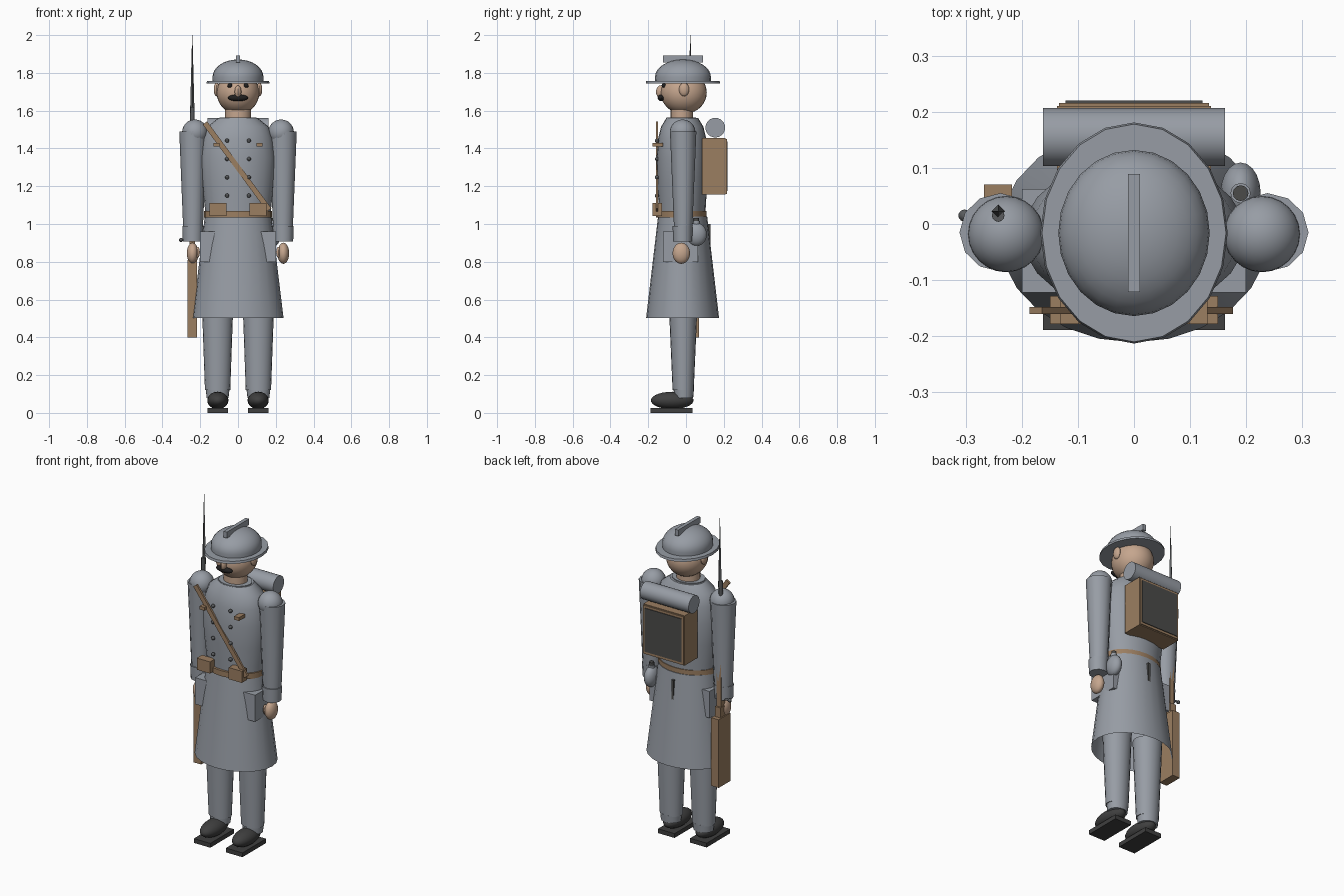
import bpy, bmesh, math
from mathutils import Matrix, Vector

if "Cube" in bpy.data.objects:
    bpy.data.objects.remove(bpy.data.objects["Cube"], do_unlink=True)


def material(name, r, g, b):
    m = bpy.data.materials.new(name)
    m.use_nodes = True
    m.diffuse_color = (r, g, b, 1)
    m.node_tree.nodes["Principled BSDF"].inputs["Base Color"].default_value = (r, g, b, 1)
    return m


CLOTH = material("blue grey cloth", .31, .335, .375)
LEATHER = material("brown leather", .33, .21, .12)
SKIN = material("skin", .56, .38, .27)
BOOT = material("dark boot leather", .05, .05, .05)
HAIR = material("black hair", .015, .014, .014)
STEEL = material("dark steel", .1, .105, .11)
CANVAS = material("dark canvas", .07, .07, .068)


def finish(name, bm, mat):
    bmesh.ops.recalc_face_normals(bm, faces=bm.faces)
    mesh = bpy.data.meshes.new(name)
    bm.to_mesh(mesh)
    bm.free()
    mesh.materials.append(mat)
    ob = bpy.data.objects.new(name, mesh)
    bpy.context.collection.objects.link(ob)
    bpy.ops.object.select_all(action='DESELECT')
    ob.select_set(True)
    bpy.context.view_layer.objects.active = ob
    bpy.ops.object.shade_smooth_by_angle(angle=math.radians(35))
    return ob


def box(name, center, size, mat, turn=None):
    bm = bmesh.new()
    bmesh.ops.create_cube(bm, size=1)
    rot = turn if turn else Matrix()
    bm.transform(Matrix.Translation(center) @ rot @ Matrix.Diagonal((*size, 1)))
    return finish(name, bm, mat)


def ellipsoid(name, center, radii, mat, n=20):
    bm = bmesh.new()
    bmesh.ops.create_uvsphere(bm, u_segments=n, v_segments=max(8, n * 2 // 3), radius=1)
    bm.transform(Matrix.Translation(center) @ Matrix.Diagonal((*radii, 1)))
    return finish(name, bm, mat)


def loft(name, center, rings, mat, n=20, bottom=True, top=True):
    """Stack of elliptical rings, each (z, x radius, y radius)."""
    bm = bmesh.new()
    loops = []
    for z, rx, ry in rings:
        loops.append([bm.verts.new((center[0] + rx * math.cos(math.tau * i / n),
                                    center[1] + ry * math.sin(math.tau * i / n), z))
                      for i in range(n)])
    for a, b in zip(loops, loops[1:]):
        for i in range(n):
            j = (i + 1) % n
            bm.faces.new((a[i], a[j], b[j], b[i]))
    if bottom:
        bm.faces.new(loops[0])
    if top:
        bm.faces.new(loops[-1])
    return finish(name, bm, mat)


def rod(name, start, end, r1, r2, mat, n=12):
    a, b = Vector(start), Vector(end)
    bm = bmesh.new()
    bmesh.ops.create_cone(bm, cap_ends=True, segments=n, radius1=r1, radius2=r2,
                          depth=(b - a).length)
    turn = (b - a).to_track_quat('Z', 'Y').to_matrix().to_4x4()
    bm.transform(Matrix.Translation((a + b) / 2) @ turn)
    return finish(name, bm, mat)


# Paired limbs and fittings
for side, s in (("left", 1), ("right", -1)):
    # Legs and boots
    loft(side + "_trouser_leg", (s * .108, -.015),
         [(.12, .067, .056), (.6, .084, .077)], CLOTH)
    loft(side + "_ankle_wrap", (s * .108, -.012),
         [(.08, .058, .05), (.125, .063, .054)], CLOTH)
    ellipsoid(side + "_boot", (s * .107, -.073, .066), (.056, .113, .046), BOOT)
    box(side + "_sole", (s * .107, -.077, .013), (.11, .224, .026), BOOT)
    # Arms and hands
    loft(side + "_sleeve", (s * .238, -.015),
         [(.92, .05, .046), (1.49, .073, .07)], CLOTH, n=12)
    loft(side + "_cuff", (s * .239, -.018),
         [(.908, .053, .05), (.99, .056, .053)], CLOTH, n=12)
    ellipsoid(side + "_shoulder", (s * .228, -.018, 1.485), (.068, .068, .068), CLOTH, 24)
    ellipsoid(side + "_hand", (s * .24, -.025, .845), (.031, .046, .056), SKIN)
    ellipsoid(side + "_thumb", (s * .214, -.045, .85), (.012, .016, .03), SKIN, 12)
    # Face details
    ellipsoid(side + "_ear", (s * .113, -.01, 1.712), (.016, .027, .036), SKIN, 14)
    ellipsoid(side + "_eye", (s * .043, -.117, 1.733), (.014, .012, .012), HAIR, 12)
    box(side + "_eyebrow", (s * .044, -.115, 1.752), (.042, .02, .008), HAIR)
    # Coat fittings
    box(side + "_coat_pocket", (s * .145, -.03, .88), (.11, .185, .16), CLOTH)
    box(side + "_ammunition_pouch", (s * .106, -.153, 1.077), (.088, .05, .07), LEATHER)
    box(side + "_chest_tab", (s * .115, -.15, 1.42), (.032, .056, .02), LEATHER)
    for row in range(4):
        ellipsoid(side + "_button_%d" % (row + 1), (s * .058, -.154, 1.15 + row * .097),
                  (.011, .011, .011), STEEL, 10)

# Greatcoat
loft("coat_skirt", (0, -.018),
     [(.503, .241, .193), (1.04, .176, .13)], CLOTH, n=24, bottom=False)
loft("coat_body", (0, -.02),
     [(1.02, .17, .122), (1.1, .177, .125), (1.22, .191, .133), (1.35, .199, .136),
      (1.45, .186, .128), (1.515, .162, .112), (1.56, .105, .085)], CLOTH, n=24)
loft("collar", (0, -.025), [(1.52, .098, .078), (1.565, .098, .078)], CLOTH)
loft("belt", (0, -.025), [(1.035, .18, .133), (1.068, .18, .133)], LEATHER, n=24)
box("coat_back_vent", (0, .08, .86), (.014, .1, .28), CANVAS)

# Diagonal chest strap
top, low = Vector((-.175, -.154, 1.535)), Vector((.165, -.154, 1.075))
lean = Matrix.Rotation(math.atan2(top.x - low.x, top.z - low.z), 4, 'Y')
box("chest_strap", (top + low) / 2, (.028, .012, (top - low).length), LEATHER, lean)

# Head
loft("neck", (0, -.022), [(1.54, .068, .06), (1.64, .068, .06)], SKIN)
ellipsoid("head", (0, -.012, 1.695), (.113, .122, .112), SKIN, 28)
ellipsoid("nose", (0, -.135, 1.7), (.018, .024, .034), SKIN, 12)
ellipsoid("moustache", (0, -.13, 1.668), (.054, .02, .018), HAIR, 16)

# Helmet
loft("helmet_brim", (0, -.016), [(1.744, .167, .197), (1.758, .164, .194)], CLOTH, n=20)
dome = [(1.755, .134, .147), (1.778, .135, .148)]
for k in range(1, 9):
    a = math.radians(k * 11)
    dome.append((1.778 + .093 * math.sin(a), .135 * math.cos(a), .148 * math.cos(a)))
loft("helmet_dome", (0, -.016), dome, CLOTH, n=24)
box("helmet_crest", (0, -.016, 1.873), (.022, .21, .037), CLOTH)

# Backpack with rolled blanket
box("backpack", (0, .148, 1.305), (.275, .124, .3), LEATHER)
box("backpack_flap_border", (0, .212, 1.305), (.268, .008, .29), LEATHER)
box("backpack_panel", (0, .216, 1.305), (.245, .008, .262), CANVAS)
rod("rolled_blanket", (-.162, .155, 1.51), (.162, .155, 1.51), .052, .052, CLOTH, 24)

# Canteen on the left hip
ellipsoid("canteen", (.19, .055, .945), (.036, .055, .062), CLOTH)
rod("canteen_neck", (.19, .055, .99), (.19, .055, 1.015), .018, .018, CLOTH)
rod("canteen_cork", (.19, .055, 1.012), (.19, .055, 1.032), .014, .014, CANVAS)

# Rifle held in the right hand
GX, GY = -.242, .015
box("rifle_butt", (GX, GY, .605), (.05, .11, .41), LEATHER)
box("rifle_grip", (GX, GY, .835), (.036, .06, .07), LEATHER)
box("rifle_stock", (GX, GY, 1.1), (.03, .04, .5), LEATHER)
rod("rifle_barrel", (GX, GY, .86), (GX, GY, 1.62), .013, .011, STEEL)
rod("rifle_bolt", (GX, GY, .915), (-.3, GY, .915), .006, .006, STEEL)
ellipsoid("rifle_bolt_knob", (-.302, GY, .915), (.011, .011, .011), STEEL, 10)
rod("bayonet", (GX, GY + .008, 1.58), (GX, GY + .008, 2), .012, .001, STEEL, 4)
